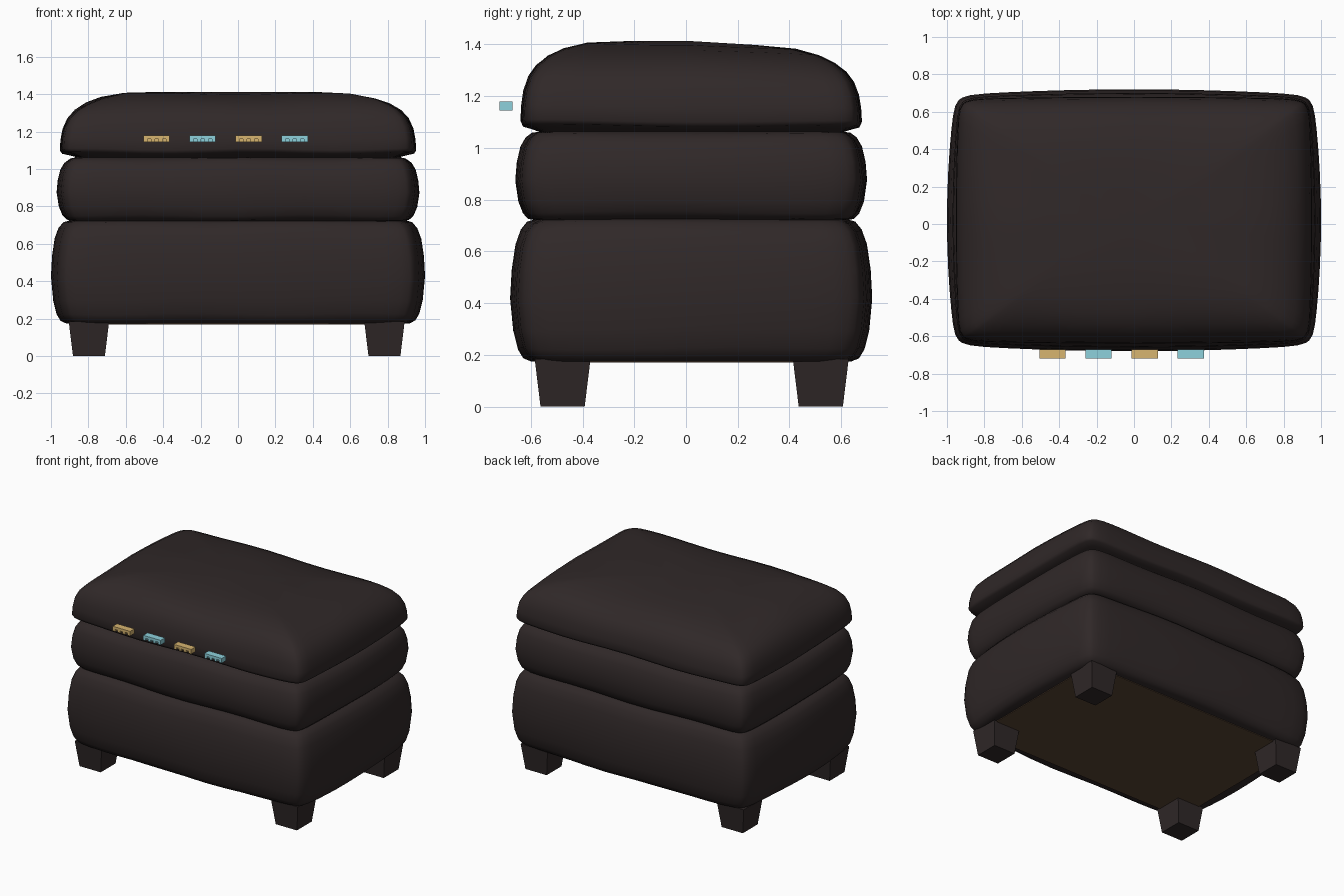
import bpy, bmesh, math

if "Cube" in bpy.data.objects:
    bpy.data.objects.remove(bpy.data.objects["Cube"])


def make_material(name, color):
    mat = bpy.data.materials.new(name)
    mat.use_nodes = True
    mat.diffuse_color = (*color, 1)
    mat.node_tree.nodes["Principled BSDF"].inputs["Base Color"].default_value = (*color, 1)
    return mat


leather = make_material("dark leather", (0.029, 0.021, 0.021))
lining = make_material("brown lining", (0.1, 0.058, 0.033))
tan = make_material("tan", (0.68, 0.46, 0.16))
blue = make_material("pale blue", (0.27, 0.64, 0.72))


def finish(name, bm, mat, smooth=None):
    bmesh.ops.recalc_face_normals(bm, faces=bm.faces)
    mesh = bpy.data.meshes.new(name)
    bm.to_mesh(mesh)
    bm.free()
    mesh.materials.append(mat)
    obj = bpy.data.objects.new(name, mesh)
    bpy.context.collection.objects.link(obj)
    if smooth:
        bpy.ops.object.select_all(action="DESELECT")
        obj.select_set(True)
        bpy.context.view_layer.objects.active = obj
        bpy.ops.object.shade_smooth_by_angle(angle=math.radians(smooth))
    return obj


SIDE = 16      # segments along each side of a cushion
POWER = 22     # squareness of the cushion corners
CENTRE_Y = 0.02


def outline(bulge):
    """Square within -1..1 with tight corners and bowed sides, walked once around."""
    points = []
    for turn in range(4):
        for i in range(SIDE):
            u, v = 1, math.sin((i / SIDE - 0.5) * math.pi)
            k = (abs(u) ** POWER + abs(v) ** POWER) ** (-1 / POWER)
            u, v = u * k, v * k
            u, v = u * (1 - bulge * v * v), v * (1 - bulge * u * u)
            for _ in range(turn):
                u, v = -v, u
            points.append((u, v))
    return points


def cushion(name, half_x, half_y, bottom, top, profile, phase, bulge, y_rate=1, sag=0):
    """Loft of outlines; profile gives inset and height fraction of each ring."""
    bm = bmesh.new()
    rings = []
    for inset, h in profile:
        z = bottom + (top - bottom) * h
        ripple = 0.005 if 0 < h < 1 else 0
        ring = []
        for u, v in outline(bulge):
            x, y = u * (half_x - inset), v * (half_y - inset * y_rate)
            wave = ripple * math.sin(7 * x + 5 * y + phase + 3 * h)
            drop = sag * h * max(0, y)
            ring.append(bm.verts.new((x, y + CENTRE_Y, z + wave - drop)))
        rings.append(ring)
    for a, b in zip(rings, rings[1:]):
        for i in range(len(a)):
            j = (i + 1) % len(a)
            bm.faces.new((a[i], a[j], b[j], b[i]))
    bm.faces.new(rings[0])
    # Close the top with a fan
    peak = bm.verts.new((0, CENTRE_Y, top))
    for a, b in zip(rings[-1], rings[-1][1:] + rings[-1][:1]):
        bm.faces.new((a, b, peak))
    return finish(name, bm, leather, 50)


# Stacked cushions
pillow = [(0.08, 0), (0.05, 0.03), (0.03, 0.09), (0.012, 0.22), (0, 0.45), (0.006, 0.65),
          (0.02, 0.82), (0.04, 0.92), (0.065, 0.975), (0.1, 1)]
crown = [(0.12, 0), (0.06, 0.06), (0.012, 0.09), (0, 0.14), (0.004, 0.3), (0.015, 0.46),
         (0.04, 0.61), (0.08, 0.73), (0.14, 0.83), (0.22, 0.91), (0.34, 0.97), (0.55, 1)]
cushion("base_cushion", 1.0, 0.70, 0.175, 0.725, pillow, 0, 0.045)
cushion("middle_cushion", 0.97, 0.68, 0.72, 1.063, pillow, 2, 0.035)
cushion("top_cushion", 0.953, 0.66, 1.055, 1.413, crown, 4, 0.018, 0.75, 0.06)


def block(bm, centre, size, taper=1):
    """Box whose bottom is scaled by taper."""
    verts = bmesh.ops.create_cube(bm, size=1)["verts"]
    for v in verts:
        k = taper if v.co.z < 0 else 1
        v.co = [c + s * p * q for c, s, p, q in zip(centre, size, v.co, (k, k, 1))]


# Underside lining
bm = bmesh.new()
block(bm, (0, CENTRE_Y, 0.174), (1.74, 1.16, 0.008))
finish("bottom_lining", bm, lining)

# Tapered legs
for depth, y in (("front", -0.477), ("back", 0.521)):
    for side, sx in (("left", 1), ("right", -1)):
        bm = bmesh.new()
        block(bm, (sx * 0.79 - 0.007, y, 0.0925), (0.216, 0.216, 0.185), 0.79)
        finish(f"{depth}_{side}_leg", bm, leather)

# Row of small bricks with toothed lower fronts, ahead of the top cushion
for i in range(4):
    bm = bmesh.new()
    cx = -0.435 + 0.246 * i
    block(bm, (cx, -0.688, 1.162), (0.14, 0.036, 0.034))
    block(bm, (cx, -0.713, 1.17), (0.14, 0.014, 0.018))
    for col in range(4):
        block(bm, (cx + (col - 1.5) * 0.04, -0.713, 1.153), (0.02, 0.014, 0.016))
    finish(f"brick_{i + 1}", bm, blue if i % 2 else tan)
